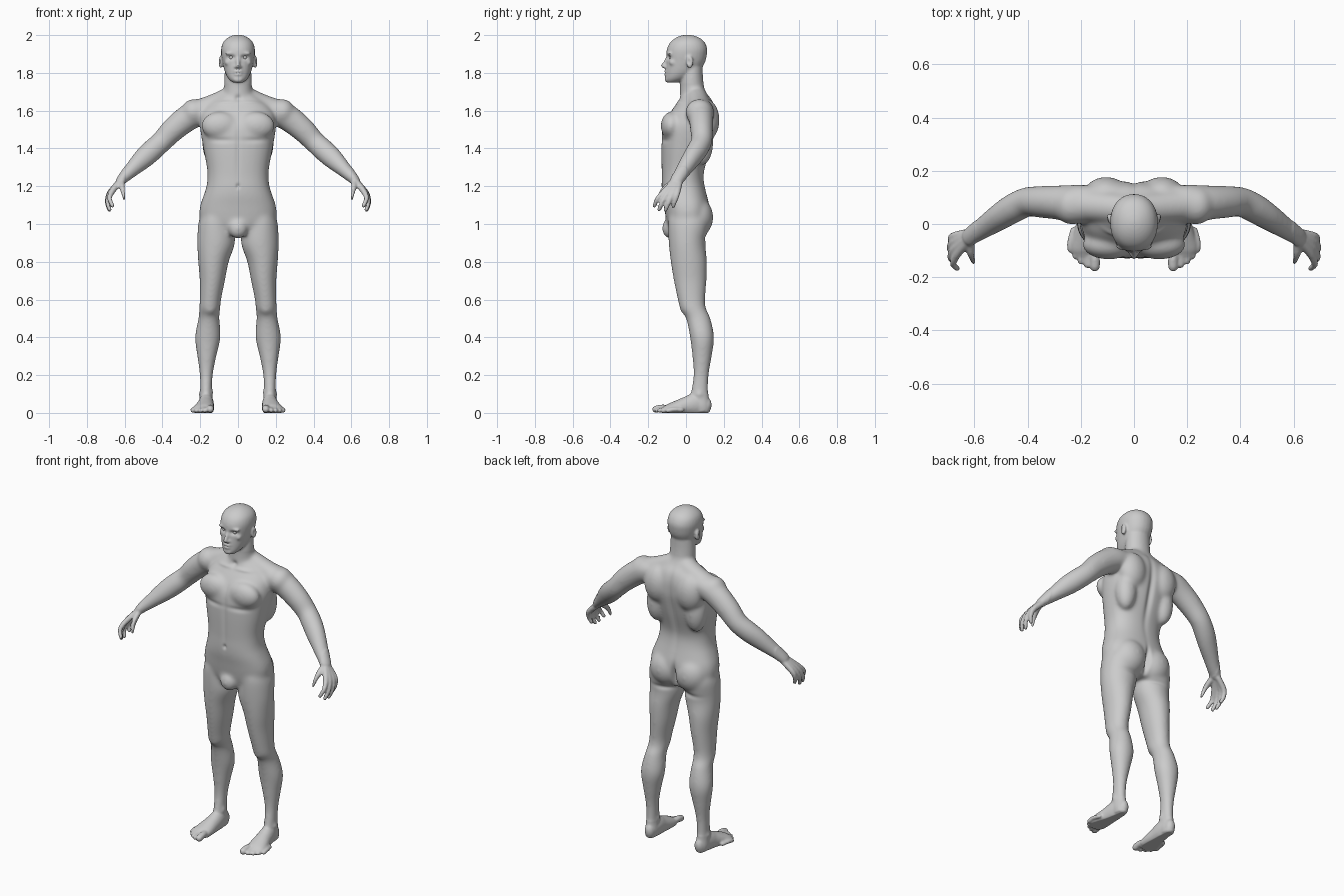
import bpy, bmesh, math
from mathutils import Vector, Matrix

bm = bmesh.new()


def spline(rows, n=5):
    """Catmull-Rom interpolation of parameter rows."""
    out = []
    for i in range(len(rows) - 1):
        a, b, c, d = rows[max(i - 1, 0)], rows[i], rows[i + 1], rows[min(i + 2, len(rows) - 1)]
        for k in range(n):
            t = k / n
            out.append([0.5 * (2*q + (r-p)*t + (2*p-5*q+4*r-s)*t*t + (3*q-p-3*r+s)*t**3)
                        for p, q, r, s in zip(a, b, c, d)])
    return out + [list(rows[-1])]


def loft(rings):
    vs = [[bm.verts.new(p) for p in r] for r in rings]
    n = len(vs[0])
    for a, b in zip(vs, vs[1:]):
        for i in range(n):
            bm.faces.new((a[i], a[(i+1) % n], b[(i+1) % n], b[i]))
    bm.faces.new(vs[0][::-1])
    bm.faces.new(vs[-1])


def ring(c, u, v, ra, rb, power=2.0, n=28):
    pts = []
    for i in range(n):
        a = 2 * math.pi * i / n
        ca, sa = math.cos(a), math.sin(a)
        pts.append(c + u * (ra * math.copysign(abs(ca) ** (2/power), ca))
                   + v * (rb * math.copysign(abs(sa) ** (2/power), sa)))
    return pts


def column(rows, power=2.0):
    """Horizontal sections: x, y, z, half width, half depth."""
    loft([ring(Vector(r[:3]), Vector((1, 0, 0)), Vector((0, 1, 0)),
               max(r[3], .003), max(r[4], .003), power) for r in spline(rows)])


def trunk(rows, power):
    """Centred horizontal sections: z, half width, front y, back y."""
    column([(0, (f+b)/2, z, w, (b-f)/2) for z, w, f, b in rows], power)


def tube(rows, ref):
    """Round-ended tube along a path: x, y, z, radius a, radius b."""
    rows = spline(rows)
    pts = [Vector(r[:3]) for r in rows]
    rings = []
    for i, (p, r) in enumerate(zip(pts, rows)):
        t = (pts[min(i+1, len(pts)-1)] - pts[max(i-1, 0)]).normalized()
        u = t.cross(Vector(ref)).normalized()
        v = t.cross(u)
        ends = [(0, 1)]
        m = min(r[3], r[4])
        cap = [(m * math.sin(a), math.cos(a)) for a in (.5, 1.0, 1.4)]
        if i == 0:
            ends = [(-d, s) for d, s in reversed(cap)] + ends
        if i == len(pts) - 1:
            ends += cap
        for d, s in ends:
            rings.append(ring(p + t*d, u, v, r[3]*s, r[4]*s, n=20))
    loft(rings)


def blob(c, r):
    bmesh.ops.create_uvsphere(bm, u_segments=24, v_segments=14, radius=1,
                              matrix=Matrix.Translation(c) @ Matrix.Diagonal((*r, 1)))


def flip(rows, s):
    return [(r[0] * s, *r[1:]) for r in rows]


# torso, neck and head
trunk([(.94, .11, -.08, .085), (1.0, .188, -.10, .115), (1.05, .205, -.11, .125),
       (1.1, .2, -.118, .124), (1.15, .183, -.127, .112), (1.2, .167, -.13, .1),
       (1.25, .162, -.129, .094), (1.3, .165, -.13, .102), (1.4, .184, -.131, .132),
       (1.5, .2, -.126, .156), (1.55, .2, -.106, .16), (1.6, .188, -.077, .158),
       (1.65, .14, -.042, .143), (1.685, .09, -.022, .115)], 2.35)
trunk([(1.62, .08, -.04, .13), (1.68, .078, -.034, .118), (1.72, .074, -.032, .098),
       (1.78, .072, -.03, .09), (1.86, .066, -.02, .088)], 2.0)
trunk([(1.748, .026, -.1, -.05), (1.765, .047, -.109, 0), (1.79, .063, -.108, .04),
       (1.82, .074, -.107, .078), (1.86, .083, -.104, .102), (1.9, .089, -.104, .111),
       (1.93, .089, -.1, .112), (1.96, .08, -.085, .1), (1.982, .06, -.06, .078),
       (1.996, .034, -.03, .045), (2.002, .01, 0, .016)], 2.15)
# nose, lips and groin
tube([(0, -.097, 1.885, .008, .01), (0, -.112, 1.855, .009, .01), (0, -.121, 1.837, .013, .012)], (1, 0, 0))
blob((0, -.103, 1.807), (.027, .015, .008))
blob((0, -.102, 1.792), (.023, .015, .008))
blob((0, -.1, 1.765), (.026, .013, .016))
blob((0, -.085, .977), (.052, .042, .055))

leg = [(.115, .01, 1.05, .08, .1), (.119, .012, 1.0, .092, .107), (.116, .006, .9, .1, .098),
       (.13, .015, .8, .081, .096), (.136, .022, .7, .067, .087), (.146, .029, .6, .057, .073),
       (.15, .038, .55, .056, .069), (.154, .065, .5, .056, .065), (.16, .085, .4, .068, .064),
       (.165, .085, .3, .051, .052), (.168, .08, .2, .035, .041), (.169, .072, .1, .032, .047),
       (.168, .08, .04, .036, .048), (.168, .085, .006, .03, .042)]
arm = [(.15, .075, 1.61, .055, .068), (.21, .075, 1.592, .07, .074), (.275, .08, 1.555, .07, .066),
       (.345, .083, 1.498, .065, .061), (.402, .083, 1.438, .058, .056), (.452, .06, 1.392, .059, .056),
       (.5, .03, 1.348, .056, .051), (.56, -.01, 1.29, .042, .043), (.605, -.04, 1.245, .031, .037),
       (.62, -.05, 1.23, .026, .035)]
foot = [(.166, .105, .036, .03, .046), (.168, .05, .045, .04, .058), (.172, 0, .036, .045, .049),
        (.178, -.05, .026, .053, .039), (.184, -.09, .018, .057, .03), (.185, -.108, .014, .05, .023)]
# toe: x, tip y, radius
toes = [(.147, -.16, .019), (.176, -.155, .0125), (.2, -.141, .012), (.221, -.122, .0115), (.24, -.097, .0115)]
# finger joints from palm to tip
fingers = [
    [(.628, -.068, 1.22), (.666, -.115, 1.172), (.68, -.15, 1.135), (.664, -.167, 1.096)],
    [(.632, -.058, 1.218), (.676, -.095, 1.165), (.69, -.125, 1.117), (.679, -.142, 1.076)],
    [(.632, -.045, 1.216), (.68, -.07, 1.162), (.692, -.093, 1.112), (.681, -.109, 1.073)],
    [(.628, -.035, 1.215), (.678, -.046, 1.165), (.688, -.057, 1.127), (.678, -.068, 1.094)],
    [(.617, -.062, 1.225), (.613, -.105, 1.195), (.606, -.13, 1.165), (.6, -.143, 1.135)]]
# muscle and feature masses: centre, radii
masses = [
    ((.095, -.078, 1.52), (.1, .056, .075)),     # chest
    ((.105, .11, 1.55), (.085, .068, .11)),      # shoulder blade
    ((.13, .085, 1.43), (.06, .06, .12)),        # side of back
    ((.235, .07, 1.592), (.068, .073, .07)),     # shoulder cap
    ((.085, .06, 1.035), (.098, .085, .105)),    # buttock
    ((.148, -.008, .565), (.034, .027, .045)),   # kneecap
    ((.012, -.107, 1.831), (.01, .011, .008)),   # nostril
    ((.036, -.085, 1.903), (.032, .016, .009)),  # brow
    ((.05, -.068, 1.855), (.022, .022, .018)),   # cheekbone
    ((.093, .02, 1.857), (.011, .019, .034))]    # ear

for s in (1, -1):
    column(flip(leg, s))
    tube(flip(arm, s), (0, 1, 0))
    tube(flip([(.04, .055, 1.67, .058, .058), (.12, .065, 1.634, .058, .06), (.2, .072, 1.6, .062, .062)], s), (0, 1, 0))
    tube(flip(foot, s), (0, 0, 1))
    for x, y, r in toes:
        tube(flip([(x*.8+.036, y+.075, r+.004, r, r), (x, y+.03, r+.006, r, r), (x, y, r, r, r)], s), (0, 0, 1))
    for f in fingers:
        tube(flip([(*p, r, r) for p, r in zip(f, (.017, .0155, .0125, .0105))], s), (0, 1, .3))
    for c, r in masses:
        blob((c[0]*s, c[1], c[2]), r)

bmesh.ops.recalc_face_normals(bm, faces=bm.faces[:])
mesh = bpy.data.meshes.new("body")
bm.to_mesh(mesh)
bm.free()
body = bpy.data.objects.new("body", mesh)
bpy.context.collection.objects.link(body)

# fuse all masses into one skin
mod = body.modifiers.new("fuse", 'REMESH')
mod.mode = 'VOXEL'
mod.voxel_size = .006
skin = bpy.data.meshes.new_from_object(body.evaluated_get(bpy.context.evaluated_depsgraph_get()))
body.modifiers.clear()
body.data = skin

bm = bmesh.new()
bm.from_mesh(skin)


def relax(verts, times):
    for _ in range(times):
        bmesh.ops.smooth_vert(bm, verts=verts, factor=.5, use_axis_x=True, use_axis_y=True, use_axis_z=True)


# relax the skin: lightly on hands, feet and face, strongly elsewhere
relax(bm.verts[:], 2)
relax([v for v in bm.verts if v.co.z > 1.74], 2)
relax([v for v in bm.verts if .1 < v.co.z < 1.74 and abs(v.co.x) < .6], 24)

# sculpt strokes: centre, radii, push
strokes = [
    ((.035, -.1, 1.882), (.019, .03, .011), (0, .015, 0)),       # eye socket
    ((0, -.117, 1.8), (.024, .02, .004), (0, .006, 0)),          # mouth line
    ((.104, .014, 1.86), (.01, .01, .017), (-.008, 0, 0)),       # ear hollow
    ((0, .15, 1.42), (.018, .07, .2), (0, -.013, 0)),            # spine
    ((0, .12, 1.02), (.013, .06, .06), (0, -.028, 0)),           # cleft
    ((.085, .09, .925), (.06, .05, .014), (0, -.008, 0)),        # buttock fold
    ((0, -.13, 1.4), (.013, .04, .17), (0, .005, 0)),            # midline
    ((0, -.13, 1.2), (.009, .03, .012), (0, .009, 0)),           # navel
    ((.09, -.125, 1.443), (.07, .04, .014), (0, .006, 0)),       # under chest
    ((0, -.035, 1.665), (.016, .03, .016), (0, .01, 0)),         # throat notch
    ((.09, -.05, 1.645), (.07, .03, .009), (0, -.006, .002)),    # collar bone
    ((.205, .07, .1), (.012, .018, .018), (.006, 0, 0)),         # outer ankle
    ((.135, .06, .11), (.012, .018, .018), (-.006, 0, 0))]       # inner ankle
for v in bm.verts:
    s = -1 if v.co.x < 0 else 1
    x, y, z = abs(v.co.x), v.co.y, v.co.z
    for c, r, p in strokes:
        if abs(z - c[2]) < 2.2 * r[2]:
            w = math.exp(-((x-c[0])/r[0])**2 - ((y-c[1])/r[1])**2 - ((z-c[2])/r[2])**2)
            v.co += Vector((p[0]*s, p[1], p[2])) * w
    v.co.z = max(v.co.z, 0)
for f in bm.faces:
    f.smooth = True
bm.to_mesh(skin)
bm.free()

# eyeballs
for s, side in ((1, "left"), (-1, "right")):
    bpy.ops.mesh.primitive_uv_sphere_add(segments=24, ring_count=14, radius=.0135, location=(.035*s, -.075, 1.882))
    bpy.context.object.name = side + "_eye"
    bpy.ops.object.shade_smooth()
